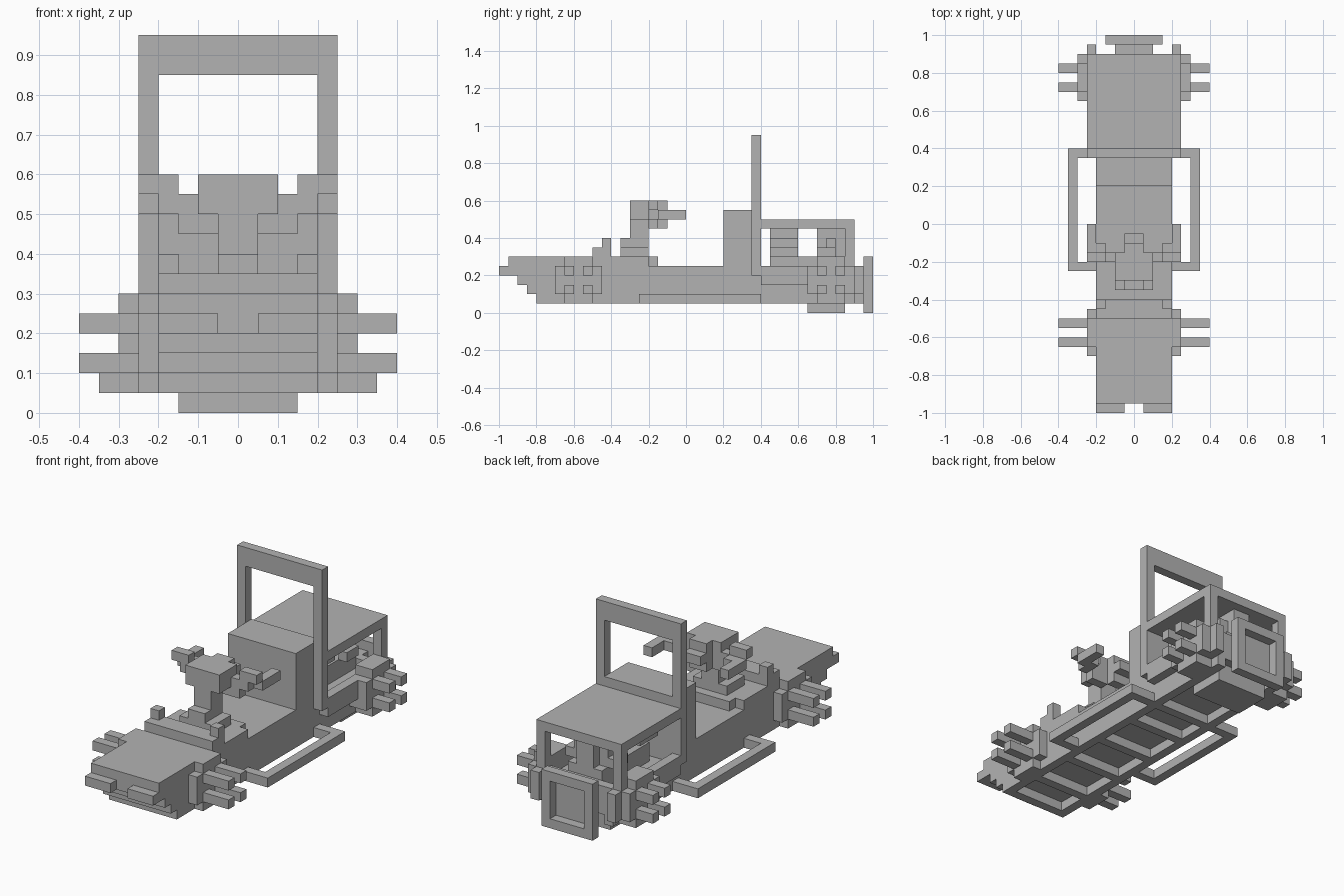
import bpy
import bmesh
from mathutils import Vector

UNIT = 0.05  # edge length of one block

cube = bpy.data.objects.get("Cube")
if cube:
    bpy.data.objects.remove(cube, do_unlink=True)

gray = bpy.data.materials.new("plain gray")
gray.use_nodes = True
color = (0.45, 0.45, 0.45, 1)
gray.diffuse_color = color
gray.node_tree.nodes["Principled BSDF"].inputs["Base Color"].default_value = color


def add_box(bm, xs, ys, zs):
    low = Vector((xs[0], ys[0], zs[0])) * UNIT
    high = Vector((xs[1], ys[1], zs[1])) * UNIT
    size, middle = high - low, (high + low) / 2
    for vert in bmesh.ops.create_cube(bm, size=1)["verts"]:
        vert.co = Vector(a * b for a, b in zip(vert.co, size)) + middle


def part(name, *boxes, mirror=False):
    """Make one object from boxes given as x, y and z ranges in blocks."""
    bm = bmesh.new()
    for xs, ys, zs in boxes:
        add_box(bm, xs, ys, zs)
        if mirror:
            add_box(bm, (-xs[1], -xs[0]), ys, zs)
    mesh = bpy.data.meshes.new(name)
    bm.to_mesh(mesh)
    bm.free()
    mesh.materials.append(gray)
    obj = bpy.data.objects.new(name, mesh)
    bpy.context.collection.objects.link(obj)
    return obj


def centred(half, ys, zs):
    return ((-half, half), ys, zs)


# Stepped nose, hood and headlights
part("hood", centred(4, (-19, -10), (4, 6)))
part("nose_steps", *[centred(4, (-18 + i, -8), (3 - i, 4 - i)) for i in range(2)])
part("headlight", ((1, 4), (-20, -19), (4, 5)), mirror=True)

# Floor and ladder chassis, recessed underneath
part("floor", centred(4, (-16, 8), (2, 5)))
part("chassis_rail", ((3, 4), (-16, 8), (1, 2)), mirror=True)
part("chassis_crossbar", *[centred(3, (y, y + 1), (1, 2))
                           for y in (-16, -12, -7, -2, 3, 7)])

# Cowl and dashboard in front of the driver
part("cowl", centred(4, (-10, -4), (5, 6)), centred(3, (-10, -8), (6, 7)),
     centred(2, (-7, -4), (6, 7)), centred(3, (-4, -3), (5, 6)))
part("cowl_post", ((3, 4), (-10, -8), (6, 7)), ((3, 4), (-9, -8), (7, 8)), mirror=True)

# Steering column with handlebars
part("steering_column", centred(1, (-7, -4), (6, 8)), centred(1, (-6, -4), (8, 10)),
     centred(2, (-6, -3), (10, 12)), centred(1, (-3, -2), (9, 12)),
     centred(1, (-2, -1), (10, 11)))
part("handlebar", ((2, 4), (-4, -3), (10, 11)), ((3, 5), (-3, -2), (10, 11)),
     ((4, 5), (-2, 0), (10, 11)), ((3, 5), (-4, -3), (11, 12)),
     ((1, 3), (-4, -3), (9, 10)), mirror=True)

# Seat back and roll bar
part("seat_back", centred(4, (4, 8), (5, 11)))
part("roll_bar_post", ((4, 5), (7, 8), (4, 19)), mirror=True)
part("roll_bar_top", centred(4, (7, 8), (17, 19)))

# Side steps
part("side_step", ((6, 7), (-5, 8), (1, 2)), ((4, 6), (-5, -4), (1, 2)),
     ((4, 6), (7, 8), (1, 2)), mirror=True)

# Rear engine bay with roof, sills and pillars
part("rear_floor", centred(4, (8, 18), (2, 4)))
part("rear_rail", ((3, 4), (8, 18), (1, 2)), mirror=True)
part("rear_sill", ((4, 5), (8, 18), (3, 5)), mirror=True)
part("rear_roof", centred(5, (8, 18), (9, 10)))
part("rear_pillar", ((4, 5), (17, 18), (3, 9)), mirror=True)
part("rear_panel", centred(4, (17, 18), (2, 5)))
part("tail_light", ((4, 5), (18, 19), (2, 5)), mirror=True)
part("sump", centred(3, (13, 17), (0, 2)))

# Engine made of cross-shaped clusters
part("engine_block", centred(2, (9, 17), (4, 6)))
part("engine_front_cluster", centred(1, (9, 12), (6, 9)), centred(2, (10, 11), (7, 8)))
part("engine_rear_cluster", centred(1, (14, 17), (6, 9)), centred(2, (15, 16), (6, 8)))
part("engine_pipe", ((2, 3), (9, 12), (7, 8)), ((2, 3), (14, 16), (6, 7)), mirror=True)

# Framed rear plate with a recessed middle
part("rear_plate_mount", centred(2, (18, 19), (1, 5)))
part("rear_plate_frame", centred(3, (19, 20), (0, 1)), centred(3, (19, 20), (5, 6)),
     ((2, 3), (19, 20), (1, 5)), ((-3, -2), (19, 20), (1, 5)))


# Wheel hubs, each with a rounded cross outline and four prongs
def hub(name, inner, outer, start):
    disc = [((inner, outer), (start, start + 5), (2, 5)),
            ((inner, outer), (start + 1, start + 4), (1, 6))]
    prongs = [((outer, 8), (start + y, start + y + 1), (z, z + 1))
              for y in (1, 3) for z in (2, 4)]
    part(name, *disc, *prongs, mirror=True)


hub("front_hub", 4, 5, -14)
hub("rear_hub", 4, 6, 13)
